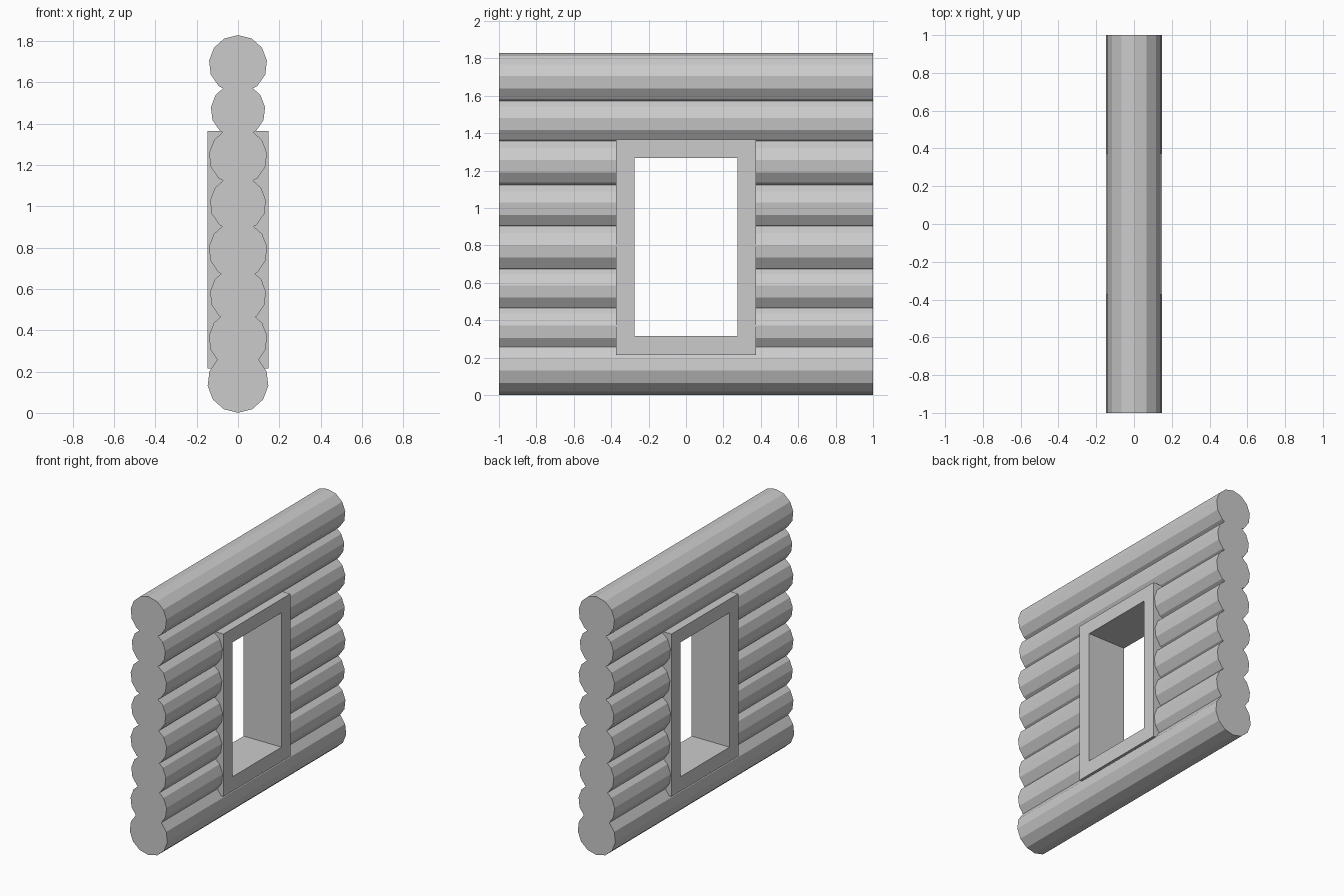
import bpy, bmesh, math

if "Cube" in bpy.data.objects:
    bpy.data.objects.remove(bpy.data.objects["Cube"])


def make_object(name, bm):
    bmesh.ops.recalc_face_normals(bm, faces=bm.faces[:])
    mesh = bpy.data.meshes.new(name)
    bm.to_mesh(mesh)
    bm.free()
    obj = bpy.data.objects.new(name, mesh)
    bpy.context.collection.objects.link(obj)
    return obj


def log(name, z, r, y0, y1, start=90, sides=13):
    # flat-faced log running along y
    bm = bmesh.new()
    ring = []
    for i in range(sides):
        a = math.radians(start) + 2 * math.pi * i / sides
        ring.append(bm.verts.new((r * math.cos(a), y0, z + r * math.sin(a))))
    face = bm.faces.new(ring)
    ext = bmesh.ops.extrude_face_region(bm, geom=[face], use_keep_orig=True)
    moved = [v for v in ext["geom"] if isinstance(v, bmesh.types.BMVert)]
    bmesh.ops.translate(bm, verts=moved, vec=(0, y1 - y0, 0))
    return make_object(name, bm)


# full-length logs: sill log and the two above the window
log("bottom_log", 0.149, 0.148, -1, 1, start=-90)
log("lintel_log", 1.464, 0.132, -1, 1)
log("top_log", 1.688, 0.141, -1, 1)

# short logs either side of the window
for i, (z, r) in enumerate([(0.355, 0.142), (0.570, 0.136), (0.786, 0.142),
                            (1.012, 0.136), (1.241, 0.141)]):
    log(f"left_log_{i + 1}", z, r, -1, -0.33)
    log(f"right_log_{i + 1}", z, r, 0.33, 1)

# window frame: rectangular ring through the wall
OUTER = (0.373, 0.215, 1.365)
INNER = (0.275, 0.317, 1.268)
bm = bmesh.new()
loops = []
for x, (w, lo, hi) in [(-0.148, OUTER), (0.148, OUTER), (0.148, INNER), (-0.148, INNER)]:
    loops.append([bm.verts.new((x, y, z))
                  for y, z in ((-w, lo), (w, lo), (w, hi), (-w, hi))])
for k in range(4):
    a, b = loops[k], loops[(k + 1) % 4]
    for j in range(4):
        n = (j + 1) % 4
        bm.faces.new((a[j], a[n], b[n], b[j]))
make_object("window_frame", bm)
